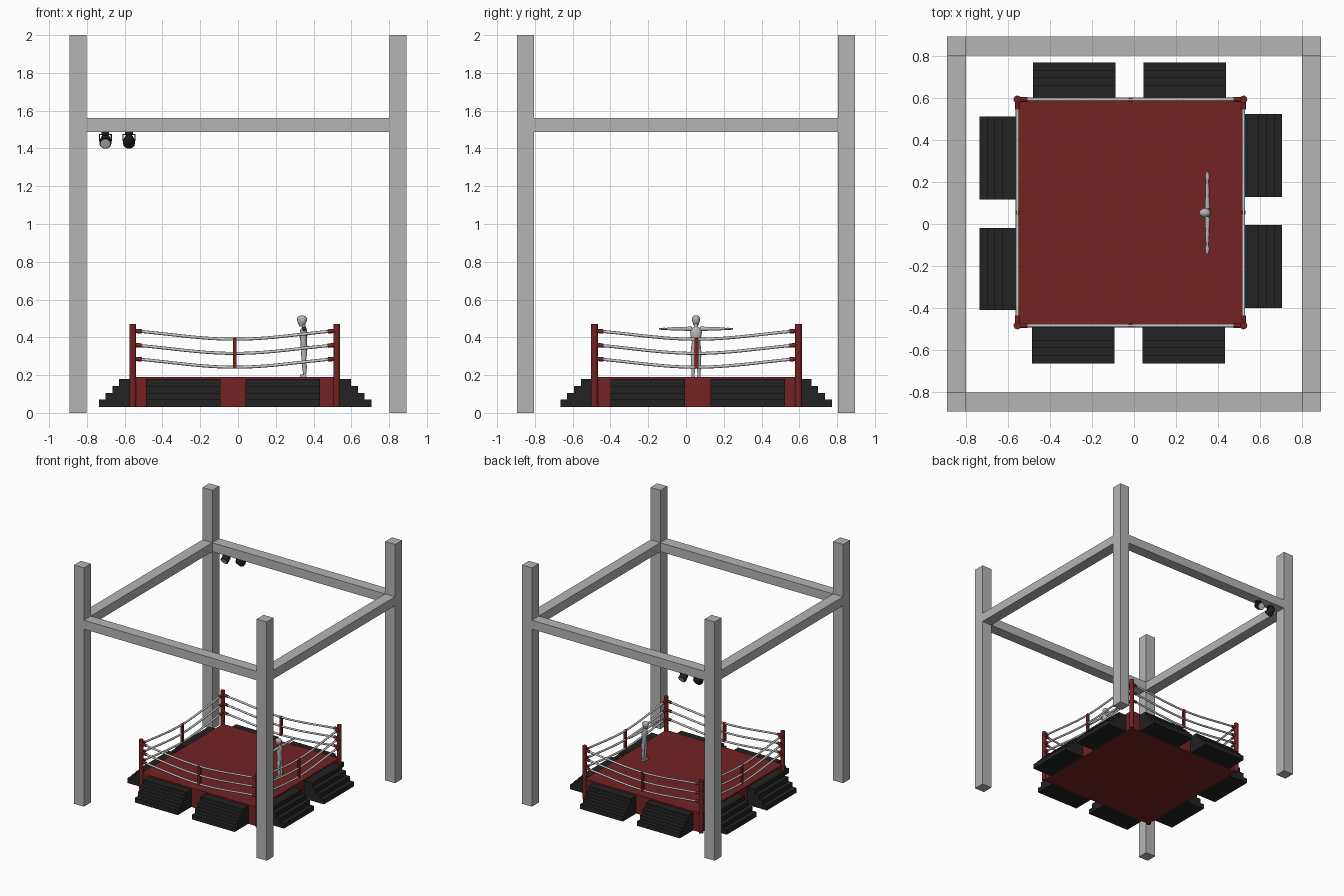
import bpy
import bmesh
from math import cos, sin, pi
from mathutils import Vector

cube = bpy.data.objects.get("Cube")
if cube:
    bpy.data.objects.remove(cube, do_unlink=True)


def material(name, r, g, b):
    m = bpy.data.materials.new(name)
    m.use_nodes = True
    m.diffuse_color = (r, g, b, 1)
    m.node_tree.nodes["Principled BSDF"].inputs["Base Color"].default_value = (r, g, b, 1)
    return m


GREY = material("light grey", 0.46, 0.46, 0.46)
ROPE = material("pale rope", 0.6, 0.6, 0.6)
RED = material("dark red", 0.175, 0.016, 0.017)
BLACK = material("charcoal", 0.016, 0.016, 0.016)
LENS = material("lens white", 0.65, 0.65, 0.65)


def finish(name, bm, mat):
    bmesh.ops.recalc_face_normals(bm, faces=bm.faces)
    mesh = bpy.data.meshes.new(name)
    bm.to_mesh(mesh)
    bm.free()
    mesh.materials.append(mat)
    ob = bpy.data.objects.new(name, mesh)
    bpy.context.collection.objects.link(ob)
    return ob


def box(name, lo, hi, mat):
    bm = bmesh.new()
    bmesh.ops.create_cube(bm, size=1)
    lo, hi = Vector(lo), Vector(hi)
    for v in bm.verts:
        v.co = (lo + hi) / 2 + v.co * (hi - lo)
    return finish(name, bm, mat)


def tube(name, points, radii, mat, sides=12, ref=(1, 0, 0)):
    """Round or oval rings (one radius or a pair) along a path, capped at both ends."""
    bm = bmesh.new()
    pts = [Vector(p) for p in points]
    rings = []
    for i, p in enumerate(pts):
        t = (pts[min(i + 1, len(pts) - 1)] - pts[max(i - 1, 0)]).normalized()
        v = t.cross(Vector(ref)).normalized()
        u = v.cross(t)
        r = radii[i] if isinstance(radii, list) else radii
        a, b = r if isinstance(r, tuple) else (r, r)
        rings.append([bm.verts.new(p + u * a * cos(2 * pi * k / sides) + v * b * sin(2 * pi * k / sides))
                      for k in range(sides)])
    for low, high in zip(rings, rings[1:]):
        for k in range(sides):
            n = (k + 1) % sides
            bm.faces.new((low[k], low[n], high[n], high[k])).smooth = True
    bm.faces.new(rings[0])
    bm.faces.new(rings[-1])
    return finish(name, bm, mat)


def stairs(name, out, edge, depth, start, end):
    """Four-step block extruded along the platform side that faces 'out'."""
    out = Vector(out)
    along = Vector((abs(out.y), abs(out.x), 0))
    profile = [(-0.005, 0.03), (depth, 0.03)]
    for i in range(4):
        z, d = 0.07 + i * 0.0365, depth - i * 0.036
        profile += [(d, z), (d - 0.036 if i < 3 else -0.005, z)]
    bm = bmesh.new()
    face = bm.faces.new([bm.verts.new(out * (edge + d) + along * start + Vector((0, 0, z)))
                         for d, z in profile])
    ext = bmesh.ops.extrude_face_region(bm, geom=[face])["geom"]
    bmesh.ops.translate(bm, vec=along * (end - start),
                        verts=[g for g in ext if isinstance(g, bmesh.types.BMVert)])
    return finish(name, bm, BLACK)


# Frame: four tall posts joined by four beams
for sx in (-1, 1):
    for sy in (-1, 1):
        x, y = sx * 0.847, sy * 0.85
        box("frame_post", (x - 0.046, y - 0.046, 0), (x + 0.046, y + 0.046, 2), GREY)
for s in (-1, 1):
    box("frame_beam_x", (-0.801, s * 0.85 - 0.046, 1.487), (0.801, s * 0.85 + 0.046, 1.562), GREY)
    box("frame_beam_y", (s * 0.847 - 0.046, -0.804, 1.487), (s * 0.847 + 0.046, 0.804, 1.562), GREY)

# Platform and corner posts
X0, X1, Y0, Y1 = -0.557, 0.523, -0.485, 0.595
box("platform", (X0, Y0, 0.03), (X1, Y1, 0.19), RED)
corners = [Vector(c) for c in ((X0, Y0, 0), (X1, Y0, 0), (X1, Y1, 0), (X0, Y1, 0))]
for c in corners:
    tube("corner_post", [c + Vector((0, 0, z)) for z in (0.03, 0.47)], 0.018, RED, 16)

# Three sagging ropes per side, with end sleeves and a middle strap
for i, a in enumerate(corners):
    b = corners[(i + 1) % 4]
    d = (b - a).normalized()
    for h in (0.435, 0.36, 0.287):
        path = []
        for k in range(25):
            f = k / 24
            sag = 0.045 * (1 - cos(2 * pi * f)) / 2 * 0.5 + 0.045 * 4 * f * (1 - f) * 0.5
            path.append(a.lerp(b, f) + Vector((0, 0, h - sag)))
        tube("rope", path, 0.008, ROPE, 8, (0, 0, 1))
        for end, s in ((a, 1), (b, -1)):
            start = end + Vector((0, 0, h))
            tube("rope_sleeve", [start, start + d * s * 0.048 - Vector((0, 0, 0.004))],
                 0.0115, RED, 12, (0, 0, 1))
    m = (a + b) / 2
    half = Vector((abs(d.x), abs(d.y), 0)) * 0.01 + Vector((abs(d.y), abs(d.x), 0)) * 0.0095
    box("rope_strap", m - half + Vector((0, 0, 0.235)), m + half + Vector((0, 0, 0.397)), RED)

# Two stair blocks on each side
for name, out, edge, depth, spans in (
        ("front_stairs", (0, -1, 0), -Y0, 0.18, ((-0.488, -0.093), (0.04, 0.435))),
        ("back_stairs", (0, 1, 0), Y1, 0.177, ((-0.483, -0.088), (0.045, 0.44))),
        ("right_stairs", (-1, 0, 0), -X0, 0.18, ((-0.41, -0.018), (0.118, 0.513))),
        ("left_stairs", (1, 0, 0), X1, 0.183, ((-0.4, -0.005), (0.13, 0.525)))):
    for lo, hi in spans:
        stairs(name, out, edge, depth, lo, hi)

# Spotlights under the back beam, aimed opposite ways
for x, s in ((-0.702, -1), (-0.577, 1)):
    aim = Vector((0, s * 0.87, -0.5))
    c = Vector((x, 0.85, 1.444))
    tube("lamp_mount", [(x, 0.85, 1.487), (x, 0.85, 1.474)], 0.02, BLACK)
    tube("lamp_stem", [(x, 0.85, 1.475), (x, 0.85, 1.44)], 0.009, BLACK, 8)
    tube("lamp_body", [c + aim * t for t in (-0.036, -0.028, 0.0, 0.015, 0.034)],
         [0.012, 0.022, 0.028, 0.032, 0.032], BLACK, 16)
    tube("lamp_lens", [c + aim * t for t in (0.033, 0.037)], 0.026, LENS, 16)
    for e in (-1, 1):
        box("lamp_yoke", (x + e * 0.031 - 0.003, 0.844, 1.44), (x + e * 0.031 + 0.003, 0.856, 1.476), BLACK)
    box("lamp_yoke_bar", (x - 0.034, 0.844, 1.472), (x + 0.034, 0.856, 1.477), BLACK)

# Standing figure with arms spread, facing -x
FX, FY = 0.35, 0.053


def at(dx, dy, z):
    return (FX + dx, FY + dy, z)


tube("figure_torso", [at(0, 0, 0.325), at(0, 0, 0.34), at(-0.002, 0, 0.375), at(-0.004, 0, 0.41),
                      at(-0.002, 0, 0.44), at(0, 0, 0.455)],
     [(0.012, 0.02), (0.019, 0.027), (0.016, 0.022), (0.021, 0.029), (0.018, 0.032), (0.009, 0.014)], GREY)
tube("figure_neck", [at(0, 0, 0.45), at(-0.005, 0, 0.475)], 0.01, GREY)
tube("figure_head", [at(-0.016, 0, 0.457), at(-0.015, 0, 0.466), at(-0.012, 0, 0.482),
                     at(-0.011, 0, 0.5), at(-0.011, 0, 0.511), at(-0.011, 0, 0.516)],
     [(0.008, 0.008), (0.016, 0.014), (0.024, 0.019), (0.028, 0.022), (0.02, 0.016), (0.007, 0.006)], GREY)
for s in (-1, 1):
    tube("figure_arm", [at(0, s * y, 0.445) for y in (0.02, 0.04, 0.085, 0.1, 0.125, 0.155)],
         [0.012, 0.012, 0.009, 0.01, 0.009, 0.006], GREY, 10)
    tube("figure_hand", [at(0, s * y, 0.445) for y in (0.153, 0.168, 0.185, 0.197)],
         [(0.006, 0.005), (0.011, 0.006), (0.009, 0.005), (0.004, 0.003)], GREY, 8)
    tube("figure_leg", [at(0, s * 0.013, 0.34), at(0, s * 0.014, 0.315), at(-0.002, s * 0.015, 0.272),
                        at(0.002, s * 0.015, 0.245), at(0.003, s * 0.015, 0.205), at(0.003, s * 0.015, 0.193)],
         [0.014, 0.016, 0.011, 0.013, 0.008, 0.009], GREY, 10)
    box("figure_foot", at(-0.022, s * 0.016 - 0.009, 0.19), at(0.012, s * 0.016 + 0.009, 0.202), GREY)
